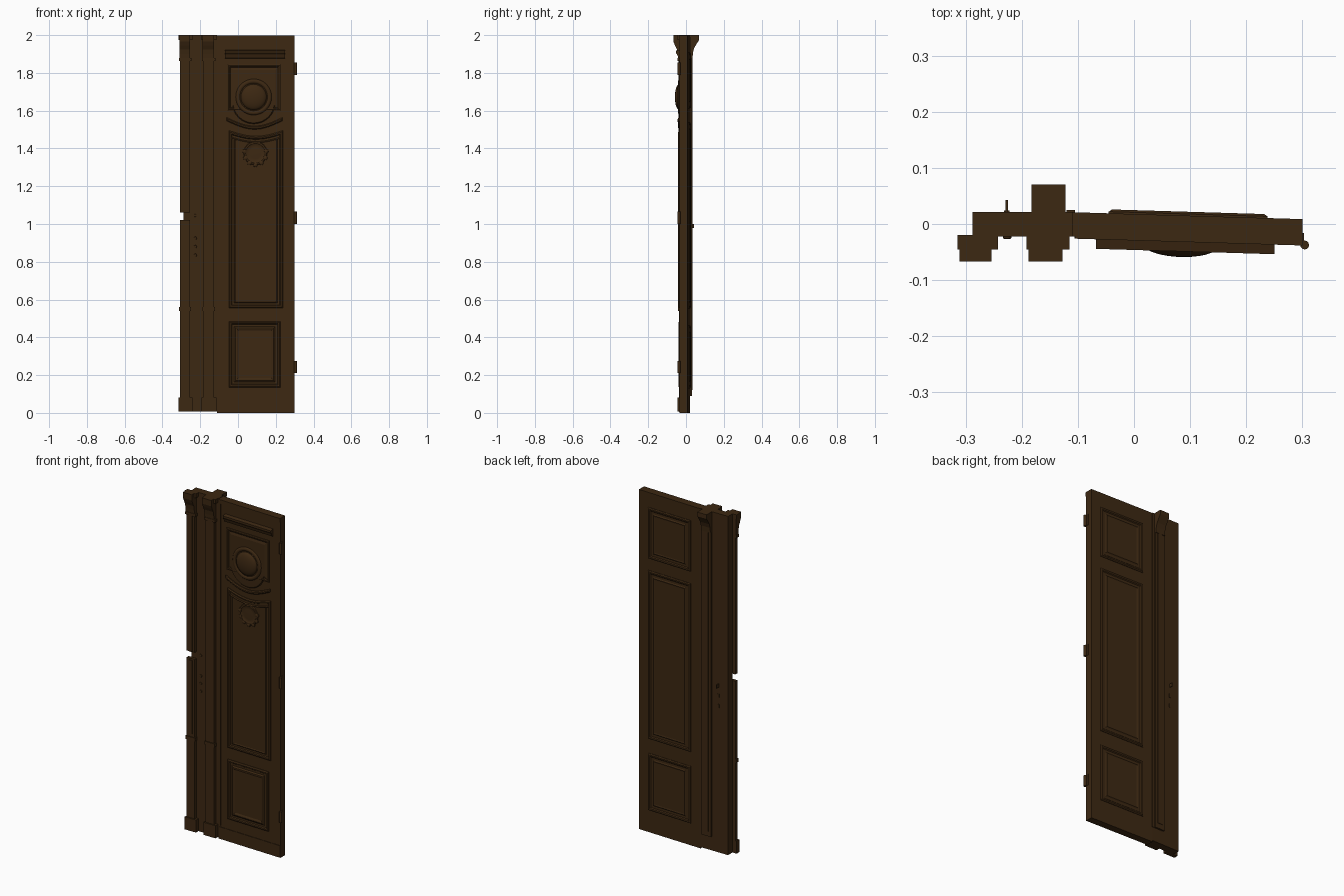
import bpy, bmesh, math
from mathutils import Vector

if "Cube" in bpy.data.objects:
    bpy.data.objects.remove(bpy.data.objects["Cube"])

wood = bpy.data.materials.new("dark walnut")
wood.diffuse_color = (0.046, 0.021, 0.006, 1)
wood.use_nodes = True
wood.node_tree.nodes["Principled BSDF"].inputs["Base Color"].default_value = wood.diffuse_color

FRONT, BACK, HINGE_X = -0.022, 0.021, -0.11


def finish(bm, name, smooth=False):
    # the door leaf is slightly ajar: skew everything right of the meeting post
    for v in bm.verts:
        if v.co.x > HINGE_X:
            v.co.y -= 0.03 * (v.co.x - HINGE_X)
    bmesh.ops.recalc_face_normals(bm, faces=bm.faces)
    me = bpy.data.meshes.new(name)
    bm.to_mesh(me)
    bm.free()
    me.materials.append(wood)
    ob = bpy.data.objects.new(name, me)
    bpy.context.collection.objects.link(ob)
    if smooth:
        bpy.context.view_layer.objects.active = ob
        ob.select_set(True)
        bpy.ops.object.shade_smooth_by_angle(angle=math.radians(40))
        ob.select_set(False)
    return ob


def box(name, x0, x1, y0, y1, z0, z1):
    bm = bmesh.new()
    bmesh.ops.create_cube(bm, size=1)
    for v in bm.verts:
        v.co = Vector((x1 if v.co.x > 0 else x0, y1 if v.co.y > 0 else y0, z1 if v.co.z > 0 else z0))
    return finish(bm, name)


def loft(name, loops, smooth=False):
    # closed solid through equal-length loops
    bm = bmesh.new()
    rings = [[bm.verts.new(p) for p in lp] for lp in loops]
    n = len(rings[0])
    for a, b in zip(rings, rings[1:]):
        for i in range(n):
            j = (i + 1) % n
            bm.faces.new((a[i], a[j], b[j], b[i]))
    bm.faces.new(rings[0])
    bm.faces.new(rings[-1])
    return finish(bm, name, smooth)


def inset(pts, d):
    out = []
    for i, p in enumerate(pts):
        a, b = Vector(pts[i - 1]), Vector(pts[(i + 1) % len(pts)])
        p = Vector(p)
        e1, e2 = (p - a).normalized(), (b - p).normalized()
        n1, n2 = Vector((-e1.y, e1.x)), Vector((-e2.y, e2.x))
        out.append(p + (n1 + n2) * (d / (1 + n1.dot(n2))))
    return out


def panel(name, pts, profile, front=True):
    # moulded panel: (inset, height) steps from the outline, field in the middle
    base, s = (FRONT, -1) if front else (BACK, 1)
    loops = []
    for d, h in profile:
        loops.append([(x, base + s * h, z) for x, z in inset(pts, d)])
    return loft(name, loops)


def rect(x0, x1, z0, z1):
    return [(x0, z0), (x1, z0), (x1, z1), (x0, z1)]


def sag_top(x0, x1, z0, z1, sag, n=14):
    # rectangle whose top edge dips in the middle
    top = [(x1 + (x0 - x1) * i / n, z1 - sag * math.sin(math.pi * i / n)) for i in range(n + 1)]
    return [(x0, z0), (x1, z0)] + top


def extrude_x(name, x0, x1, yz):
    return loft(name, [[(x, y, z) for y, z in yz] for x in (x0, x1)])


def turned(name, cx, cz, profile, n=32):
    # round boss facing forward: (radius, height) steps
    loops = []
    for r, h in profile:
        loops.append([(cx + r * math.cos(2 * math.pi * i / n), FRONT - h,
                       cz + r * math.sin(2 * math.pi * i / n)) for i in range(n)])
    return loft(name, loops, True)


# slab: fixed post and door leaf
box("lock_stile", -0.288, HINGE_X, FRONT, BACK, 0.008, 2.0)
box("door_leaf", HINGE_X, 0.30, FRONT, BACK, 0.0, 1.997)

# front pilasters with base, band, necking and corbel capital
corbel = [(-0.02, 1.87), (-0.041, 1.87), (-0.044, 1.90), (-0.048, 1.925), (-0.058, 1.945),
          (-0.066, 1.965), (-0.067, 2.0), (-0.02, 2.0)]
for side, x0, x1, shafts in (("left", -0.307, -0.255, ((0.05, 1.02), (1.06, 1.95))),
                             ("meeting", -0.184, -0.128, ((0.05, 1.95),))):
    for z0, z1 in shafts:
        box(side + "_shaft", x0, x1, -0.038, -0.02, z0, z1)
        box(side + "_flute_bead", x0 + 0.014, x1 - 0.014, -0.041, -0.02, max(z0, 0.58), z1 - 0.01)
    box(side + "_base", x0 - 0.008, x1 + 0.013, -0.045, -0.02, 0.008, 0.082)
    box(side + "_band", x0 - 0.005, x1 + 0.005, -0.043, -0.02, 0.54, 0.56)
    box(side + "_necking", x0 - 0.006, x1 + 0.008, -0.044, -0.02, 1.862, 1.878)
    extrude_x(side + "_capital", x0 - 0.004, x1 + 0.001, corbel)
    box(side + "_abacus", x0 - 0.008, x1 + 0.013, -0.045, -0.02, 1.975, 2.0)

# back pilaster with capital
box("back_shaft", -0.183, -0.122, 0.02, 0.031, 0.09, 1.95)
box("back_shaft_bead", -0.168, -0.137, 0.02, 0.034, 0.12, 1.88)
extrude_x("back_capital", -0.183, -0.122, [(0.02, 1.88), (0.035, 1.88), (0.037, 1.91), (0.045, 1.935),
          (0.06, 1.96), (0.07, 1.975), (0.07, 2.0), (0.02, 2.0)])
box("back_edge_strip", -0.12, -0.105, 0.02, 0.025, 0.09, 1.99)

# front leaf: top rail, cornice, edge bead, kick rail
box("top_rail", -0.105, 0.30, -0.026, 0, 1.972, 1.997)
box("edge_bead", -0.106, -0.096, -0.026, 0, 0.08, 1.972)
box("kick_rail", -0.105, 0.30, -0.025, 0, 0.004, 0.072)
extrude_x("cornice", -0.068, 0.25, [(-0.02, 1.875), (-0.03, 1.88), (-0.036, 1.897),
          (-0.043, 1.905), (-0.043, 1.917), (-0.02, 1.922)])

# front panels
bead = [(0, 0), (0, 0.004), (0.006, 0.009), (0.013, 0.008), (0.017, 0.002), (0.028, 0.002)]
panel("upper_front_panel", rect(-0.055, 0.228, 1.60, 1.845),
      [(0, 0), (0, 0.005), (0.005, 0.008), (0.011, 0.007), (0.016, 0.002), (0.03, 0.006)])
panel("middle_front_panel", sag_top(-0.048, 0.238, 0.555, 1.495, 0.03), bead + [(0.033, 0.006), (0.038, 0.003)])
panel("lower_front_panel", rect(-0.048, 0.225, 0.135, 0.485), bead + [(0.036, 0.008), (0.042, 0.008), (0.05, 0.004)])

# curved moulding under the boss
arc = [(-0.06 + 0.295 * i / 16, 1.555 - 0.045 * math.sin(math.pi * i / 16)) for i in range(17)]
swag = [(x, z - 0.009) for x, z in arc] + [(x, z + 0.009) for x, z in reversed(arc)]
panel("curved_moulding", swag, [(0, 0), (0, 0.007), (0.005, 0.012)])

# round boss and carved cartouche
dome = [(0.068 * math.cos(math.radians(a)), 0.009 + 0.022 * math.sin(math.radians(a))) for a in range(0, 86, 12)]
turned("round_boss", 0.083, 1.672, [(0.096, 0), (0.096, 0.006), (0.091, 0.012), (0.084, 0.014),
       (0.077, 0.012), (0.073, 0.008)] + dome)
turned("boss_apron", 0.083, 1.645, [(0.115, 0), (0.110, 0.006), (0.10, 0.007)])
turned("cartouche", 0.092, 1.375, [(0.064, 0.002), (0.06, 0.007), (0.052, 0.008), (0.046, 0.004), (0.03, 0.005)], 16)
for i in range(7):
    a = math.pi * (0.95 + 1.1 * i / 6)
    turned("cartouche_leaf", 0.092 + 0.058 * math.cos(a), 1.375 + 0.062 * math.sin(a),
           [(0.012, 0.002), (0.011, 0.008), (0.005, 0.011)], 8)

# back panels
for name, z0, z1 in (("upper", 1.61, 1.91), ("middle", 0.55, 1.54), ("lower", 0.13, 0.465)):
    panel(name + "_back_panel", rect(-0.045, 0.238, z0, z1),
          [(0, 0), (0, 0.003), (0.006, 0.007), (0.014, 0.006), (0.019, 0.001), (0.032, 0.001),
           (0.038, 0.005), (0.045, 0.003)], False)

# lock studs, latch pin
for z in (0.835, 0.88, 0.925, 1.045):
    turned("lock_stud", -0.226, z, [(0.008, 0), (0.007, 0.004), (0.003, 0.005)], 10)
for z in (0.86, 0.92):
    box("back_lock_plate", -0.232, -0.222, 0.02, 0.024, z, z + 0.02)
box("latch_pin", -0.229, -0.225, 0.02, 0.043, 0.98, 1.0)

# hinges on the right edge
for z in (0.21, 1.0, 1.79):
    loft("hinge_barrel", [[(0.304 + 0.008 * math.cos(math.pi * i / 6), -0.025 + 0.008 * math.sin(math.pi * i / 6), h)
                           for i in range(12)] for h in (z, z + 0.065)], True)
    box("hinge_leaf", 0.295, 0.303, -0.024, -0.004, z, z + 0.065)
